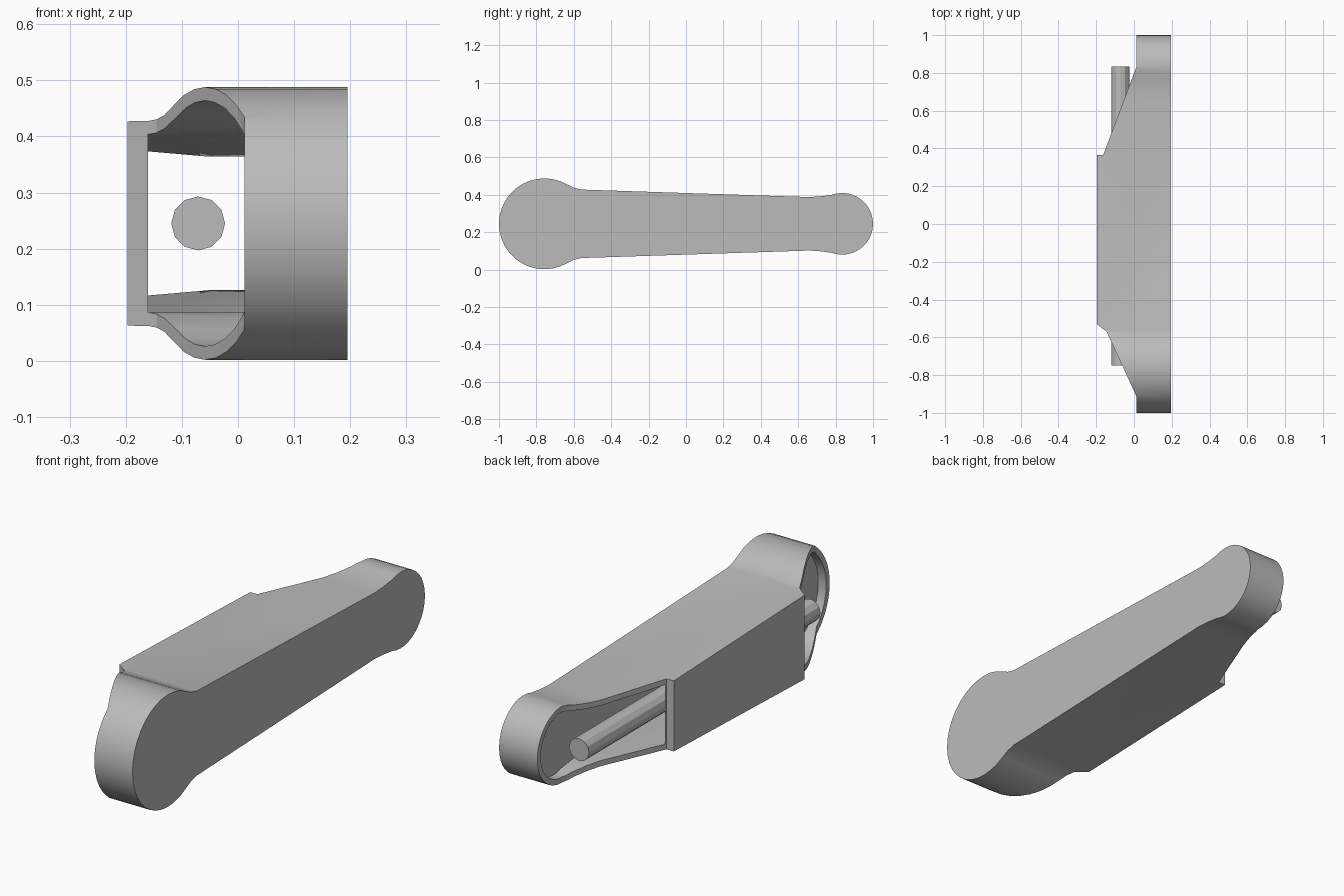
import bpy, bmesh
from math import sin, cos, radians

cube = bpy.data.objects.get("Cube")
if cube:
    bpy.data.objects.remove(cube, do_unlink=True)

grey = bpy.data.materials.new("plain_grey")
grey.use_nodes = True
colour = (0.5, 0.5, 0.5, 1)
grey.diffuse_color = colour
grey.node_tree.nodes["Principled BSDF"].inputs["Base Color"].default_value = colour

MID = 0.245  # height of the long axis


def prism(name, points, offset):
    """Extrude a closed loop of 3D points along offset."""
    bm = bmesh.new()
    face = bm.faces.new([bm.verts.new(p) for p in points])
    ext = bmesh.ops.extrude_face_region(bm, geom=[face])
    moved = [g for g in ext["geom"] if isinstance(g, bmesh.types.BMVert)]
    bmesh.ops.translate(bm, verts=moved, vec=offset)
    bmesh.ops.recalc_face_normals(bm, faces=bm.faces)
    mesh = bpy.data.meshes.new(name)
    bm.to_mesh(mesh)
    bm.free()
    mesh.materials.append(grey)
    obj = bpy.data.objects.new(name, mesh)
    bpy.context.collection.objects.link(obj)
    return obj


def side_outline(x, inset):
    """Large round end, tapering neck, small round end, mirrored about MID."""
    half = []
    for a in range(180, 59, -10):
        r = 0.243 - inset
        half.append((-0.757 + r * cos(radians(a)), r * sin(radians(a))))
    for y, h in ((-0.6, 0.193), (-0.56, 0.183), (0.66, 0.143), (0.72, 0.147)):
        half.append((y, h - inset))
    for a in range(110, -1, -10):
        r = 0.165 - inset
        half.append((0.835 + r * cos(radians(a)), r * sin(radians(a))))
    lower = [(y, -h) for y, h in half[-2:0:-1]]
    return [(x, y, MID + h) for y, h in half + lower]


def boolean(target, tool, operation):
    mod = target.modifiers.new(operation.lower(), "BOOLEAN")
    mod.operation = operation
    mod.solver = "EXACT"
    mod.object = tool
    bpy.context.view_layer.objects.active = target
    bpy.ops.object.modifier_apply(modifier=mod.name)
    bpy.data.objects.remove(tool, do_unlink=True)


def smooth(obj):
    bpy.ops.object.select_all(action="DESELECT")
    obj.select_set(True)
    bpy.context.view_layer.objects.active = obj
    bpy.ops.object.shade_smooth_by_angle(angle=radians(25))


# Housing: side outline trimmed by the stepped plan, then hollowed
housing = prism("housing", side_outline(-0.25, 0), (0.445, 0, 0))
plan = [(0.3, -1.1), (0.012, -1.1), (0.012, -0.91), (-0.145, -0.57),
        (-0.197, -0.53), (-0.197, 0.365), (-0.163, 0.365),
        (0.012, 0.83), (0.012, 1.1), (0.3, 1.1)]
boolean(housing, prism("plan_cutter", [(x, y, -0.2) for x, y in plan], (0, 0, 1)),
        "INTERSECT")
boolean(housing, prism("cavity_cutter", side_outline(-0.16, 0.024), (0.21, 0, 0)),
        "DIFFERENCE")
smooth(housing)

# Shaft running lengthwise through the open cavity
ring = [(-0.071 + 0.048 * cos(radians(a)), -0.75, MID + 0.048 * sin(radians(a)))
        for a in range(0, 360, 30)]
shaft = prism("shaft", ring, (0, 1.583, 0))
smooth(shaft)
